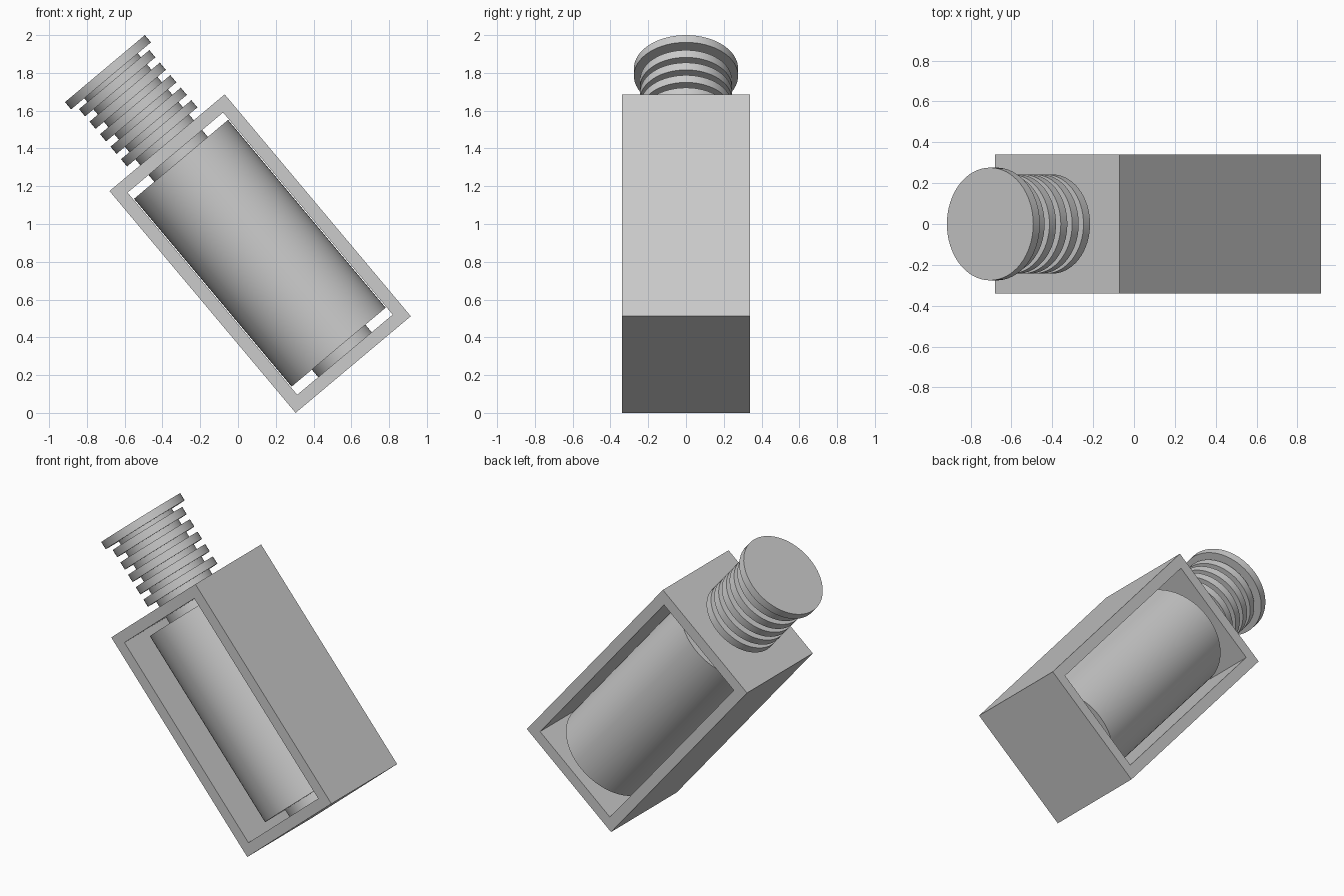
import bpy
import bmesh
from math import radians
from mathutils import Matrix

default = bpy.data.objects.get("Cube")
if default:
    bpy.data.objects.remove(default, do_unlink=True)

# One plain grey for everything
grey = bpy.data.materials.new("plain grey")
grey.use_nodes = True
colour = (0.6, 0.6, 0.6, 1)
grey.diffuse_color = colour
grey.node_tree.nodes["Principled BSDF"].inputs["Base Color"].default_value = colour

# The whole assembly leans to the right about its base centre
TILT = Matrix.Translation((0.61, 0, 0.256)) @ Matrix.Rotation(radians(-40), 4, "Y")


def add_object(name, bm):
    bmesh.ops.recalc_face_normals(bm, faces=bm.faces)
    mesh = bpy.data.meshes.new(name)
    bm.to_mesh(mesh)
    bm.free()
    mesh.materials.append(grey)
    obj = bpy.data.objects.new(name, mesh)
    obj.matrix_world = TILT
    bpy.context.collection.objects.link(obj)
    return obj


def disc(name, radius, low, high):
    """Smooth cylinder along the leaning axis."""
    bm = bmesh.new()
    bmesh.ops.create_cone(
        bm, cap_ends=True, segments=64, radius1=radius, radius2=radius,
        depth=high - low, matrix=Matrix.Translation((0, 0, (low + high) / 2)))
    obj = add_object(name, bm)
    bpy.ops.object.select_all(action="DESELECT")
    obj.select_set(True)
    bpy.context.view_layer.objects.active = obj
    bpy.ops.object.shade_smooth_by_angle(angle=radians(30))
    return obj


def rectangle(bm, half_width, low, high, y):
    corners = [(-half_width, low), (half_width, low),
               (half_width, high), (-half_width, high)]
    return [bm.verts.new((x, y, z)) for x, z in corners]


# Open rectangular frame
LENGTH, WALL, HALF_WIDTH, HALF_DEPTH = 1.533, 0.068, 0.398, 0.34
bm = bmesh.new()
outer = rectangle(bm, HALF_WIDTH, 0, LENGTH, -HALF_DEPTH)
inner = rectangle(bm, HALF_WIDTH - WALL, WALL, LENGTH - WALL, -HALF_DEPTH)
rim = []
for i in range(4):
    j = (i + 1) % 4
    rim.append(bm.faces.new((outer[i], outer[j], inner[j], inner[i])))
extruded = bmesh.ops.extrude_face_region(bm, geom=rim, use_keep_orig=True)
moved = [g for g in extruded["geom"] if isinstance(g, bmesh.types.BMVert)]
bmesh.ops.translate(bm, verts=moved, vec=(0, 2 * HALF_DEPTH, 0))
add_object("frame", bm)

# Roller on a shaft that runs through the frame
disc("roller", 0.325, 0.12, 1.418)
disc("shaft", 0.185, 0.03, 2.02)

# Ribbed neck and end cap
for i in range(5):
    base = 1.573 + i * 0.0865
    disc(f"neck_ring_{i + 1}", 0.243, base, base + 0.05)
disc("end_cap", 0.276, 1.995, 2.045)
